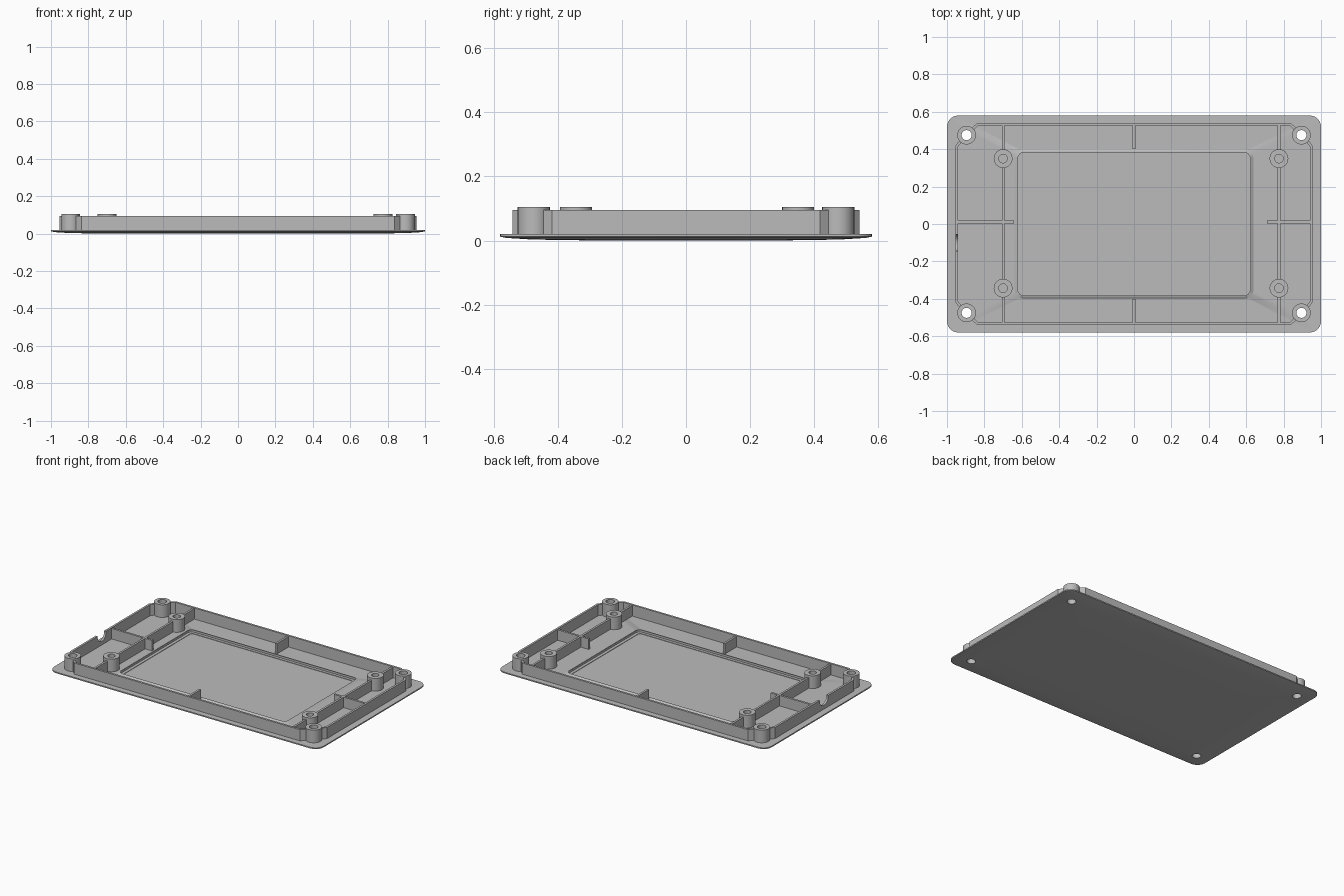
import bpy, bmesh, math
from mathutils import Vector

if "Cube" in bpy.data.objects:
    bpy.data.objects.remove(bpy.data.objects["Cube"])

grey = bpy.data.materials.new("neutral grey")
GREY = (0.5, 0.5, 0.5, 1)
grey.diffuse_color = GREY
grey.use_nodes = True
grey.node_tree.nodes["Principled BSDF"].inputs["Base Color"].default_value = GREY


def loft(name, rings, cap_ends=False, closed=False):
    """Skin a stack of equally long point rings."""
    bm = bmesh.new()
    loops = [[bm.verts.new(p) for p in ring] for ring in rings]
    pairs = list(zip(loops, loops[1:]))
    if closed:
        pairs.append((loops[-1], loops[0]))
    for a, b in pairs:
        for i in range(len(a)):
            bm.faces.new((a[i - 1], a[i], b[i], b[i - 1]))
    if cap_ends:
        bm.faces.new(loops[0])
        bm.faces.new(loops[-1])
    bmesh.ops.recalc_face_normals(bm, faces=bm.faces)
    mesh = bpy.data.meshes.new(name)
    bm.to_mesh(mesh)
    bm.free()
    mesh.materials.append(grey)
    obj = bpy.data.objects.new(name, mesh)
    bpy.context.collection.objects.link(obj)
    return obj


def rounded(hx, hy, r, z, steps=6):
    pts = []
    for q, (sx, sy) in enumerate([(1, 1), (-1, 1), (-1, -1), (1, -1)]):
        for i in range(steps + 1):
            a = (q + i / steps) * math.pi / 2
            pts.append((sx * (hx - r) + r * math.cos(a),
                        sy * (hy - r) + r * math.sin(a), z))
    return pts


def circle(x, y, r, z, n=32):
    return [(x + r * math.cos(i * math.tau / n), y + r * math.sin(i * math.tau / n), z)
            for i in range(n)]


def box(name, x0, x1, y0, y1, z0, z1):
    return loft(name, [[(x0, y0, z), (x1, y0, z), (x1, y1, z), (x0, y1, z)]
                       for z in (z0, z1)], cap_ends=True)


def activate(obj):
    bpy.ops.object.select_all(action='DESELECT')
    obj.select_set(True)
    bpy.context.view_layer.objects.active = obj


def cut(obj, cutter):
    cutter.hide_render = True
    mod = obj.modifiers.new("cut", 'BOOLEAN')
    mod.operation, mod.object, mod.solver = 'DIFFERENCE', cutter, 'EXACT'
    activate(obj)
    bpy.ops.object.modifier_apply(modifier=mod.name)
    bpy.data.objects.remove(cutter)


PLATE, WALL_TOP, BOSS_TOP = 0.02, 0.095, 0.105
CX, CY = 0.895, 0.475
CORNERS = [(CX, CY), (-CX, CY), (-CX, -CY), (CX, -CY)]

# Base plate: crowned underside, flat top, raised rim and stepped panel recess
plate = loft("base_plate", [
    rounded(0.7, 0.28, 0.03, 0),
    rounded(0.9, 0.48, 0.05, 0.003),
    rounded(0.98, 0.56, 0.055, 0.008),
    rounded(1.0, 0.58, 0.06, 0.012),
    rounded(1.0, 0.58, 0.06, PLATE),
    rounded(0.638, 0.4, 0.045, PLATE),
    rounded(0.625, 0.387, 0.035, 0.028),
    rounded(0.62, 0.382, 0.03, 0.028),
    rounded(0.62, 0.382, 0.03, 0.014),
    rounded(0.6, 0.363, 0.015, 0.014),
    rounded(0.6, 0.363, 0.015, 0.011),
], cap_ends=True)
for x, y in CORNERS:
    cut(plate, loft("hole_cutter", [circle(x, y, 0.027, z) for z in (-0.1, 0.1)], cap_ends=True))

# Perimeter wall that wraps inboard of each corner boss
quarter = [(0.948, 0.415), (0.928, 0.442)]
for deg in (-90, -135, -180):
    a = math.radians(deg)
    quarter.append((CX + 0.042 * math.cos(a), CY + 0.042 * math.sin(a)))
quarter += [(0.862, 0.508), (0.835, 0.534)]
path = []
for sx, sy in [(1, 1), (-1, 1), (-1, -1), (1, -1)]:
    pts = [Vector((sx * x, sy * y)) for x, y in quarter]
    path += pts if sx * sy > 0 else pts[::-1]


def offset(points, d, z):
    out = []
    for i, p in enumerate(points):
        a = (p - points[i - 1]).normalized()
        b = (points[(i + 1) % len(points)] - p).normalized()
        na, nb = Vector((a.y, -a.x)), Vector((b.y, -b.x))
        q = p + (na + nb) * d / (1 + na.dot(nb))
        out.append((q.x, q.y, z))
    return out


half = 0.007
wall = loft("perimeter_wall", [offset(path, half, 0.015), offset(path, half, WALL_TOP),
                               offset(path, -half, WALL_TOP), offset(path, -half, 0.015)],
            closed=True)

# Cable notch in the wall
ring = [(-0.1 + 0.045 * math.cos(i * math.pi / 12), 0.09 - 0.045 * math.sin(i * math.pi / 12))
        for i in range(13)] + [(-0.145, 0.2), (-0.055, 0.2)]
cut(wall, loft("notch_cutter", [[(x, y, z) for y, z in ring] for x in (-1.1, -0.9)],
               cap_ends=True))

# Corner bosses with through holes
round_parts = [plate]
for i, (x, y) in enumerate(CORNERS):
    round_parts.append(loft(f"corner_boss_{i + 1}", [
        circle(x, y, 0.05, 0.015), circle(x, y, 0.05, BOSS_TOP),
        circle(x, y, 0.027, BOSS_TOP), circle(x, y, 0.027, 0.015)], closed=True))

# Inner bosses with blind holes, and the long ribs running through them
UPPER, LOWER = 0.35, -0.343
for side, x in (("right", -0.7), ("left", 0.775)):
    for end, y in (("back", UPPER), ("front", LOWER)):
        round_parts.append(loft(f"{side}_{end}_boss", [
            circle(x, y, 0.05, 0.015), circle(x, y, 0.05, BOSS_TOP),
            circle(x, y, 0.023, BOSS_TOP), circle(x, y, 0.023, 0.035)], cap_ends=True))
    for i, (y0, y1) in enumerate([(-0.53, LOWER - 0.04), (LOWER + 0.04, UPPER - 0.04),
                                  (UPPER + 0.04, 0.53)]):
        box(f"{side}_long_rib_{i + 1}", x - 0.007, x + 0.007, y0, y1, 0.015, 0.09)

# Short cross ribs
for name, x0, x1 in (("right_cross_rib", -0.945, -0.642), ("left_cross_rib", 0.71, 0.945)):
    box(name, x0, x1, 0.004, 0.018, 0.015, 0.09)
for name, y0, y1 in (("back_centre_rib", 0.402, 0.53), ("front_centre_rib", -0.53, -0.402)):
    box(name, -0.007, 0.007, y0, y1, 0.015, 0.09)

for obj in round_parts:
    activate(obj)
    bpy.ops.object.shade_smooth_by_angle(angle=math.radians(30))
